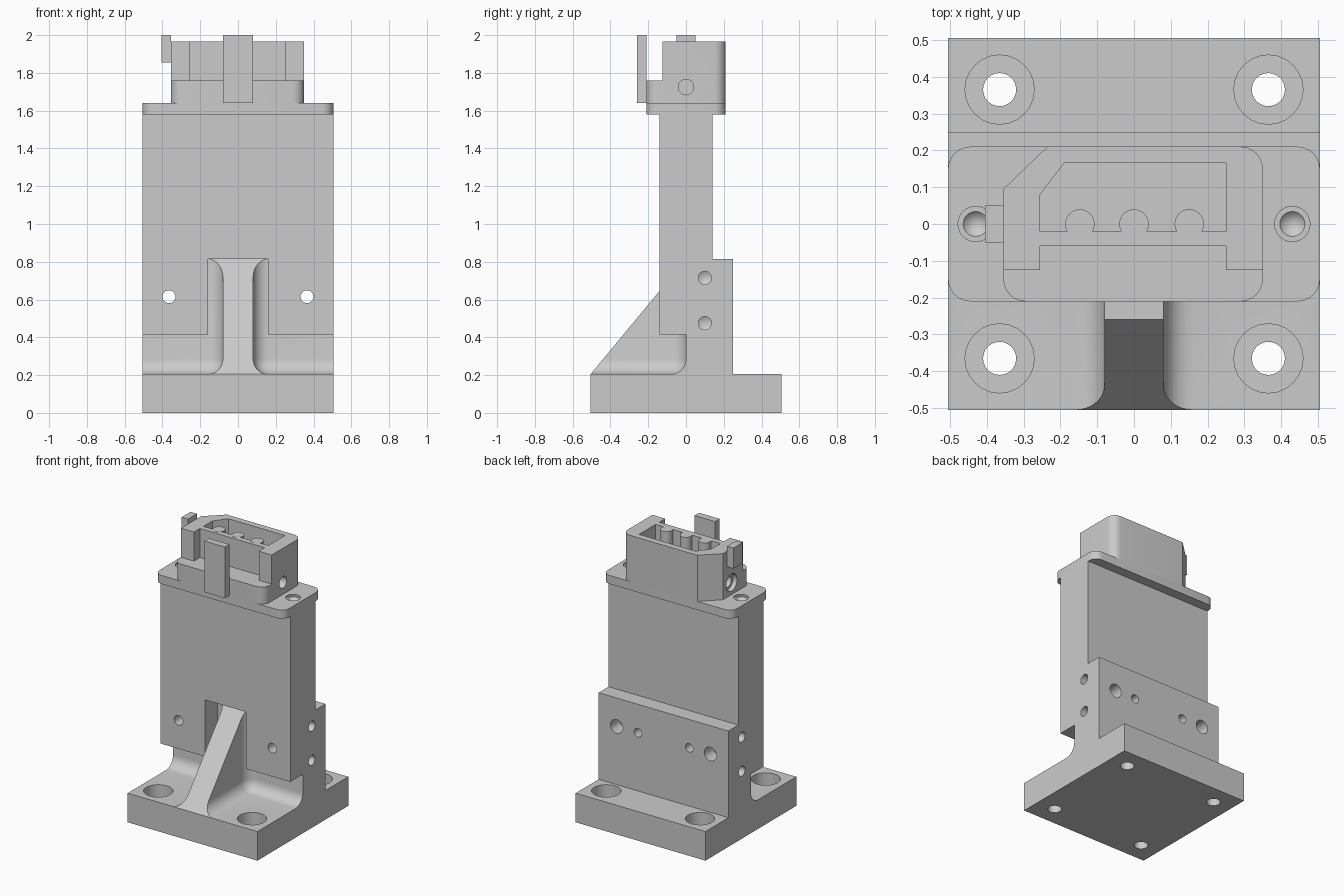
import bpy, bmesh, math
from mathutils import Vector

if "Cube" in bpy.data.objects:
    bpy.data.objects.remove(bpy.data.objects["Cube"])


def make(name, bm):
    bmesh.ops.recalc_face_normals(bm, faces=bm.faces)
    me = bpy.data.meshes.new(name)
    bm.to_mesh(me)
    bm.free()
    ob = bpy.data.objects.new(name, me)
    bpy.context.collection.objects.link(ob)
    return ob


def rounded(pts, n=6):
    """Outline from (u, v) or (u, v, radius) corners."""
    out = []
    for i, p in enumerate(pts):
        c = Vector(p[:2])
        if len(p) == 2:
            out.append(c)
            continue
        a = (Vector(pts[i - 1][:2]) - c).normalized()
        b = (Vector(pts[(i + 1) % len(pts)][:2]) - c).normalized()
        r = p[2]
        for k in range(n + 1):
            t = k / n * math.pi / 2
            out.append(c + a * r * (1 - math.sin(t)) + b * r * (1 - math.cos(t)))
    return out


def prism(name, pts, axis, lo, hi):
    """Extrude an outline along X (points y,z) or Z (points x,y)."""
    bm = bmesh.new()
    pts = rounded(pts)
    pos = (lambda p, h: (h, p[0], p[1])) if axis == 'X' else (lambda p, h: (p[0], p[1], h))
    a = [bm.verts.new(pos(p, lo)) for p in pts]
    b = [bm.verts.new(pos(p, hi)) for p in pts]
    bm.faces.new(a)
    bm.faces.new(b)
    for i in range(len(pts)):
        j = (i + 1) % len(pts)
        bm.faces.new((a[i], a[j], b[j], b[i]))
    return make(name, bm)


def box(name, x0, x1, y0, y1, z0, z1):
    return prism(name, [(x0, y0), (x1, y0), (x1, y1), (x0, y1)], 'Z', z0, z1)


def drills(holes, n=24):
    """Stepped drill bits: (start point, direction, [(radius, depth), ...])."""
    bm = bmesh.new()
    for loc, d, prof in holes:
        rot = Vector((0, 0, 1)).rotation_difference(Vector(d))
        rings = []
        for r, h in prof:
            m = 1 if r == 0 else n
            rings.append([bm.verts.new(Vector(loc) + rot @ Vector(
                (r * math.cos(2 * math.pi * k / n), r * math.sin(2 * math.pi * k / n), h)))
                for k in range(m)])
        bm.faces.new(rings[0])
        for a, b in zip(rings, rings[1:]):
            for k in range(n):
                j = (k + 1) % n
                bm.faces.new((a[k], a[j], b[0]) if len(b) == 1 else (a[k], a[j], b[j], b[k]))
        if len(rings[-1]) > 1:
            bm.faces.new(rings[-1])
    return make("drill_bits", bm)


def boolean(ob, other, op='DIFFERENCE'):
    mod = ob.modifiers.new("cut", 'BOOLEAN')
    mod.operation, mod.solver, mod.object = op, 'EXACT', other
    bpy.context.view_layer.objects.active = ob
    bpy.ops.object.modifier_apply(modifier=mod.name)
    bpy.data.objects.remove(other)


S = (-1, 1)
W = 0.505

# Mounting bracket: base, upright and sloped web in one side profile
bracket = prism("mounting_bracket", [(-W, 0), (W, 0), (W, .205), (.25, .205), (.25, .815),
                                     (0, .815), (-W, .205)], 'X', -W, W)
# Rounded pockets leave a filleted centre rib
for s in S:
    pocket = box("pocket", *sorted((s * .08, s * 1.2)), -1.2, 0, .205, 1.6)
    bm = bmesh.new()
    bm.from_mesh(pocket.data)
    bmesh.ops.bevel(bm, geom=bm.edges[:], offset=.08, segments=7, profile=.5, affect='EDGES')
    bm.to_mesh(pocket.data)
    bm.free()
    boolean(bracket, pocket)
# Bolt holes in the base, back face and sides of the bracket
holes = []
for s in S:
    for t in S:
        holes.append(((s * .365, t * .365, .205), (0, 0, -1),
                      [(.094, -.02), (.094, .1), (.045, .1), (.045, .25)]))
    holes.append(((s * .365, .25, .615), (0, -1, 0),
                  [(.048, -.02), (.048, .1), (.034, .1), (.034, .3)]))
    holes.append(((s * .2, .25, .615), (0, -1, 0), [(.03, -.02), (.03, .14), (0, .16)]))
    for z in (.475, .715):
        holes.append(((s * W, .1, z), (-s, 0, 0), [(.035, -.02), (.035, .08), (0, .1)]))
boolean(bracket, drills(holes))

# Flat body plate, slotted around the rib
body = prism("body_plate", [(-.14, .415), (0, .415), (0, .815), (.14, .815), (.14, 1.58),
                            (-.14, 1.58)], 'X', -W, W)
boolean(body, box("slot", -.16, .16, -.3, .1, .3, .815))
boolean(body, drills([((s * .365, -.14, .615), (0, 1, 0), [(.034, -.02), (.034, .2)])
                      for s in S]))

# Top flange with countersunk screw holes
flange = prism("top_flange", [(-W, -.21, .06), (W, -.21, .06), (W, .21, .06), (-W, .21, .06)],
               'Z', 1.58, 1.64)
boolean(flange, drills([((s * .43, 0, 1.64), (0, 0, -1),
                         [(.048, -.02), (.048, .012), (.034, .012), (0, .05)]) for s in S]))

# Connector housing: full lower block, notched upper block
connector = prism("connector_housing", [(-.355, -.21, .06), (.35, -.21, .06), (.35, .21, .06),
                                        (-.235, .21), (-.355, .095)], 'Z', 1.64, 1.76)
upper = prism("upper", [(-.355, -.125), (-.255, -.125), (-.255, -.06), (.25, -.06), (.25, -.125),
                        (.35, -.125), (.35, .21, .06), (-.235, .21), (-.355, .095)],
              'Z', 1.76, 1.965)
boolean(connector, upper, 'UNION')
boolean(connector, prism("socket", [(-.255, -.02), (.25, -.02), (.25, .165), (-.19, .165),
                                    (-.255, .08)], 'Z', 1.8, 2.1))
boolean(connector, drills([
    ((.35, 0, 1.725), (-1, 0, 0), [(.041, -.02), (.041, .08)]),
    ((-.355, 0, 1.725), (1, 0, 0), [(.06, -.02), (.06, .03), (.04, .03), (.04, .08)])]))

# Contact pins
for i, x in enumerate((-.147, 0, .15)):
    bm = bmesh.new()
    bmesh.ops.create_cone(bm, cap_ends=True, segments=24, radius1=.04, radius2=.04, depth=.167)
    bmesh.ops.translate(bm, verts=bm.verts, vec=(x, 0, 1.8825))
    make(f"contact_pin_{i + 1}", bm)

# Latch tabs
box("front_latch_tab", -.08, .08, -.26, -.21, 1.64, 2)
box("side_latch_tab", -.405, -.355, -.05, .05, 1.855, 2)

# Smooth curved surfaces, keep edges sharp
bpy.ops.object.select_all(action='SELECT')
bpy.context.view_layer.objects.active = bracket
bpy.ops.object.shade_smooth_by_angle(angle=math.radians(30))
